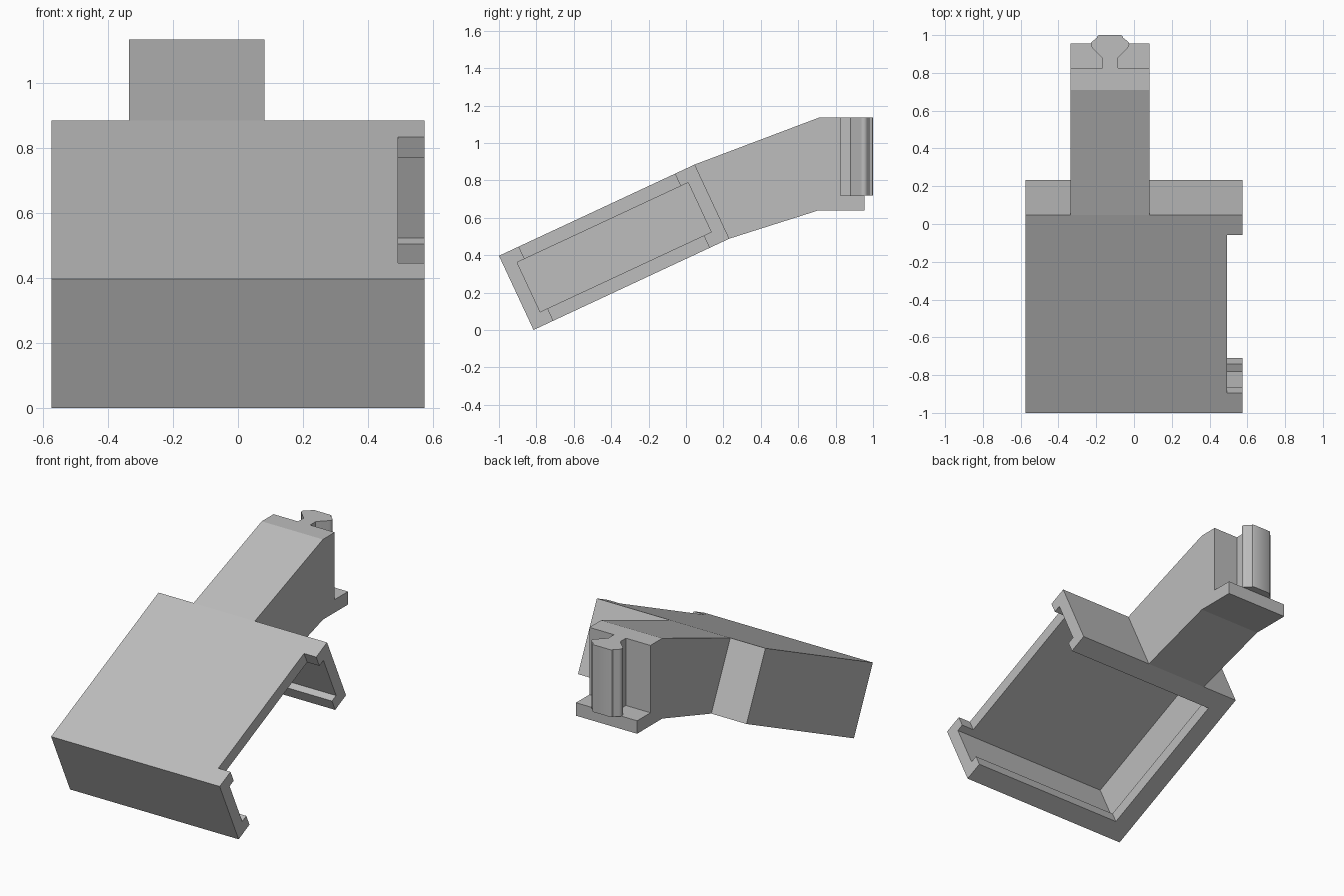
import bpy, bmesh, math
from mathutils import Matrix, Vector

default = bpy.data.objects.get("Cube")
if default:
    bpy.data.objects.remove(default)

# Single material
grey = bpy.data.materials.new("plain grey")
grey.use_nodes = True
COLOUR = (0.51, 0.51, 0.51, 1)
grey.diffuse_color = COLOUR
grey.node_tree.nodes["Principled BSDF"].inputs["Base Color"].default_value = COLOUR


def finish(name, bm):
    bmesh.ops.recalc_face_normals(bm, faces=bm.faces)
    mesh = bpy.data.meshes.new(name)
    bm.to_mesh(mesh)
    bm.free()
    mesh.materials.append(grey)
    ob = bpy.data.objects.new(name, mesh)
    bpy.context.collection.objects.link(ob)
    return ob


def box(name, low, high, matrix):
    low, high = Vector(low), Vector(high)
    bm = bmesh.new()
    bmesh.ops.create_cube(bm, size=1)
    for v in bm.verts:
        v.co = Vector([c * s for c, s in zip(v.co, high - low)]) + (low + high) / 2
    bm.transform(matrix)
    return finish(name, bm)


def prism(name, points, offset):
    bm = bmesh.new()
    face = bm.faces.new([bm.verts.new(p) for p in points])
    new = bmesh.ops.extrude_face_region(bm, geom=[face])["geom"]
    bmesh.ops.translate(bm, vec=offset, verts=[g for g in new if isinstance(g, bmesh.types.BMVert)])
    return finish(name, bm)


def cut(target, cutter):
    cutter.hide_render = True
    mod = target.modifiers.new("cut", "BOOLEAN")
    mod.operation = "DIFFERENCE"
    mod.solver = "EXACT"
    mod.object = cutter
    bpy.context.view_layer.objects.active = target
    bpy.ops.object.modifier_apply(modifier=mod.name)
    bpy.data.objects.remove(cutter)


# Tilted holder: local y runs up the slope, local z is square to the top plate
tilt = Matrix.Translation((0, -1, 0.3965)) @ Matrix.Rotation(math.radians(25), 4, "X")
W, L, D = 0.575, 1.155, 0.4375
wall, lip = 0.073, 0.117
holder = box("holder", (-W, 0, -D), (W, L, 0), tilt)
# Inner slot, open on the left side
cut(holder, box("slot_cutter", (-W + wall, wall, -D + wall), (1, L - wall, -wall), tilt))
# Window underneath, leaving a lip on three sides
cut(holder, box("window_cutter", (-W + lip, lip, -1), (1, L - lip, -0.2), tilt))
# Finger notch in the top plate
cut(holder, box("notch_cutter", (0.492, lip, -0.2), (1, L - lip, 0.5), tilt))

# Arm with the foot shelf
top_joint = tilt @ Vector((0, L, 0))
low_joint = tilt @ Vector((0, L, -D))
side = [top_joint.yz, (0.71, 1.135), (0.825, 1.135), (0.825, 0.72),
        (0.955, 0.72), (0.955, 0.64), (0.71, 0.64), low_joint.yz]
prism("arm", [(-0.335, y, z) for y, z in side], (0.417, 0, 0))

# Rail with a narrow neck and a rounded, flared head
half = [(0.041, 0.82), (0.041, 0.88), (0.095, 0.934)]
half += [(0.08 + 0.022 * math.cos(a), 0.95 + 0.022 * math.sin(a))
         for a in [math.radians(d) for d in range(-30, 61, 15)]]
half += [(0.07, 0.985), (0.066, 0.996), (0.058, 1.0)]
centre = -0.127
outline = [(centre + x, y, 0.72) for x, y in half]
outline += [(centre - x, y, 0.72) for x, y in reversed(half)]
rail = prism("rail", outline, (0, 0, 0.415))
bpy.ops.object.select_all(action="DESELECT")
rail.select_set(True)
bpy.context.view_layer.objects.active = rail
bpy.ops.object.shade_smooth_by_angle(angle=math.radians(30))
